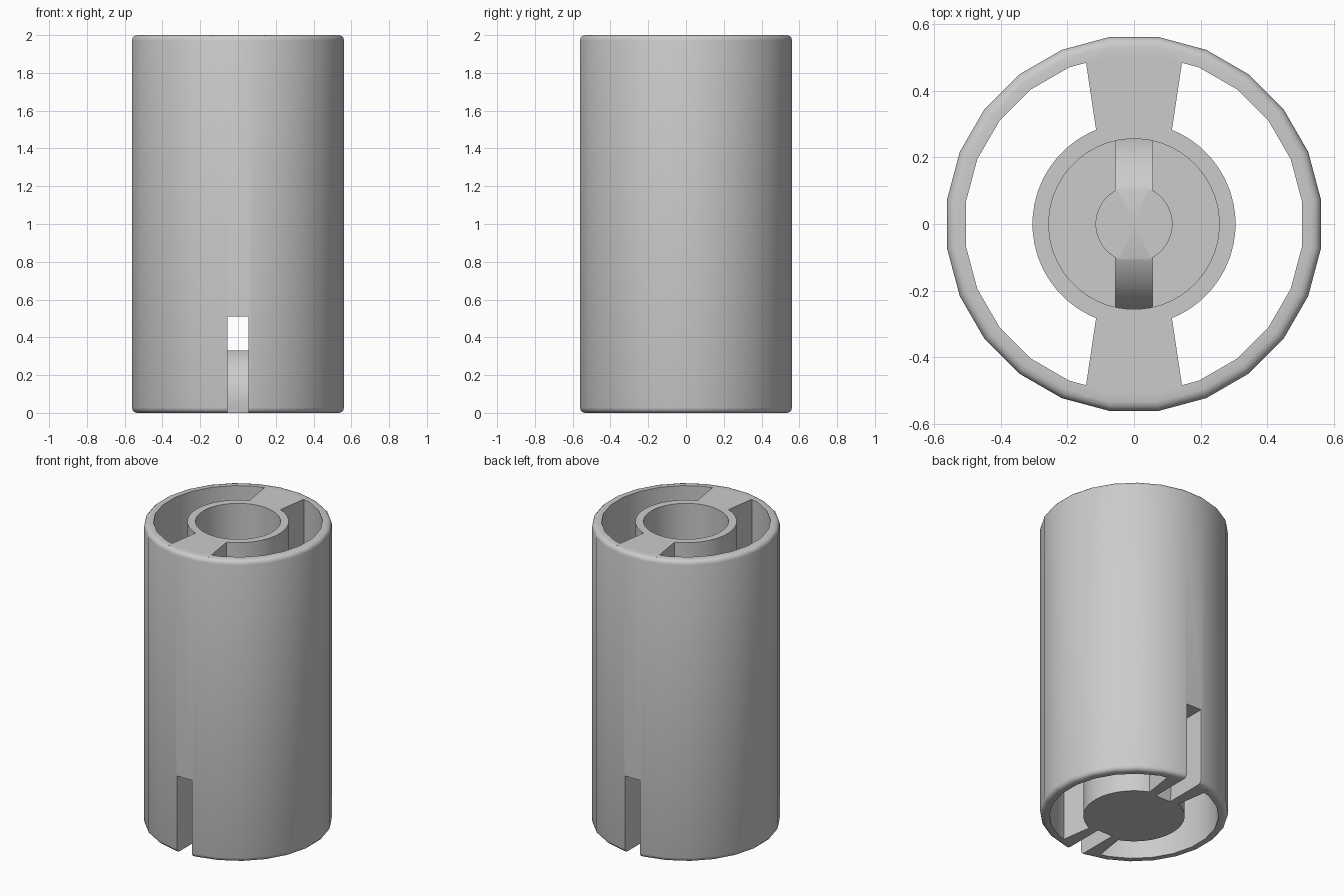
import bpy, bmesh, math

if "Cube" in bpy.data.objects:
    bpy.data.objects.remove(bpy.data.objects["Cube"], do_unlink=True)

GREY = (0.6, 0.6, 0.6, 1.0)
mat = bpy.data.materials.new("light_grey_plastic")
mat.use_nodes = True
mat.diffuse_color = GREY
mat.node_tree.nodes["Principled BSDF"].inputs["Base Color"].default_value = GREY

HEIGHT = 2.0
SLOT_TOP = 0.51
SLOT_HALF = 0.055
FLOOR = 0.33


def finish(name, bm):
    bmesh.ops.remove_doubles(bm, verts=bm.verts[:], dist=1e-5)
    bmesh.ops.recalc_face_normals(bm, faces=bm.faces[:])
    mesh = bpy.data.meshes.new(name)
    bm.to_mesh(mesh)
    bm.free()
    mesh.materials.append(mat)
    obj = bpy.data.objects.new(name, mesh)
    bpy.context.collection.objects.link(obj)
    return obj


def lathe(name, profile, sides, closed):
    """Spin an (r, z) profile around z; facets face the four axes."""
    bm = bmesh.new()
    a = math.pi / sides
    verts = [bm.verts.new((r * math.cos(a), r * math.sin(a), z)) for r, z in profile]
    pairs = list(zip(verts, verts[1:]))
    if closed:
        pairs.append((verts[-1], verts[0]))
    edges = [bm.edges.new(p) for p in pairs]
    bmesh.ops.spin(bm, geom=verts + edges, cent=(0, 0, 0), axis=(0, 0, 1),
                   angle=2 * math.pi, steps=sides, use_merge=True)
    return finish(name, bm)


def prism(bm, points, offset):
    """Extrude a polygon of 3D points along an offset."""
    face = bm.faces.new([bm.verts.new(p) for p in points])
    out = bmesh.ops.extrude_face_region(bm, geom=[face])
    moved = [v for v in out["geom"] if isinstance(v, bmesh.types.BMVert)]
    bmesh.ops.translate(bm, verts=moved, vec=offset)


# Outer shell with rounded outside rims
R_OUT, R_IN, ROUND = 0.566, 0.509, 0.028
corner = [(R_OUT - ROUND + ROUND * math.cos(t), ROUND - ROUND * math.sin(t))
          for t in (math.radians(d) for d in range(90, -1, -30))]
shell_profile = ([(R_IN, 0)] + corner
                 + [(r, HEIGHT - z) for r, z in reversed(corner)] + [(R_IN, HEIGHT)])
outer_shell = lathe("outer_shell", shell_profile, 24, True)

# Inner tube with a closed base, a ledge and a small central well
core_profile = [(0, 0), (0.305, 0), (0.305, HEIGHT), (0.256, HEIGHT),
                (0.256, SLOT_TOP - 0.006), (0.114, SLOT_TOP - 0.006),
                (0.114, FLOOR), (0, FLOOR)]
inner_tube = lathe("inner_tube", core_profile, 48, False)

# Tapered webs joining the tube to the shell
webs = []
for name, s in (("front_web", -1), ("back_web", 1)):
    bm = bmesh.new()
    prism(bm, [(-0.112, s * 0.27, 0), (0.112, s * 0.27, 0),
               (0.149, s * 0.518, 0), (-0.149, s * 0.518, 0)], (0, 0, HEIGHT))
    webs.append(finish(name, bm))

# Slot cutter: its inner side leaves a rounded ramp below the well
arc = [(0.28 * math.sin(t), 0.07 + 0.28 * math.cos(t))
       for t in (math.radians(d) for d in range(23, 105, 9))]
bm = bmesh.new()
for s in (-1, 1):
    outline = [(0.09, SLOT_TOP), (0.09, FLOOR + 0.004)] + arc + [
        (0.265, -0.05), (0.7, -0.05), (0.7, SLOT_TOP)]
    prism(bm, [(-SLOT_HALF, s * y, z) for y, z in outline], (2 * SLOT_HALF, 0, 0))
cutter = finish("slot_cutter", bm)
cutter.hide_render = True

# Cut the slots and shade
parts = [outer_shell, inner_tube] + webs
for obj in parts:
    bpy.ops.object.select_all(action="DESELECT")
    obj.select_set(True)
    bpy.context.view_layer.objects.active = obj
    mod = obj.modifiers.new("slots", "BOOLEAN")
    mod.operation = "DIFFERENCE"
    mod.solver = "EXACT"
    mod.object = cutter
    bpy.ops.object.modifier_apply(modifier=mod.name)
    bpy.ops.object.shade_smooth_by_angle(angle=math.radians(35))
bpy.data.objects.remove(cutter, do_unlink=True)
